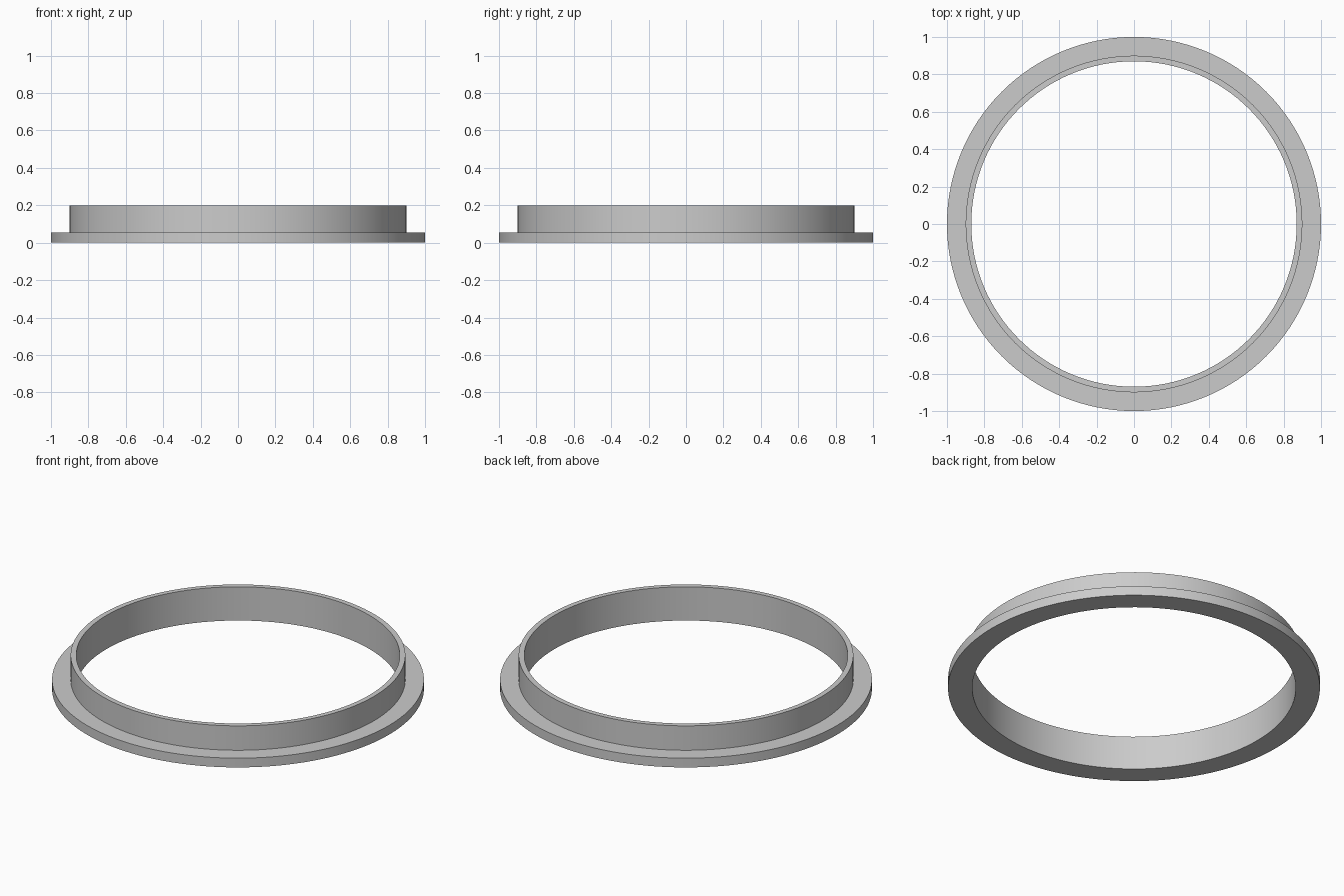
import bpy
import bmesh
import math

cube = bpy.data.objects.get("Cube")
if cube:
    bpy.data.objects.remove(cube, do_unlink=True)

SEGMENTS = 128
INNER, COLLAR, FLANGE = 0.87, 0.90, 1.0   # radii
STEP, TOP = 0.055, 0.20                   # heights

grey = bpy.data.materials.new("light_grey")
grey.use_nodes = True
colour = (0.6, 0.6, 0.6, 1)
grey.diffuse_color = colour
grey.node_tree.nodes["Principled BSDF"].inputs["Base Color"].default_value = colour


def lathe(name, profile, material):
    """Revolve a closed (radius, height) profile around the z axis."""
    bm = bmesh.new()
    verts = [bm.verts.new((r, 0, z)) for r, z in profile]
    edges = [bm.edges.new((v, verts[i - 1])) for i, v in enumerate(verts)]
    bmesh.ops.spin(bm, geom=verts + edges, cent=(0, 0, 0), axis=(0, 0, 1),
                   angle=math.tau, steps=SEGMENTS, use_merge=True)
    bmesh.ops.remove_doubles(bm, verts=bm.verts, dist=0.0001)
    bmesh.ops.recalc_face_normals(bm, faces=bm.faces)
    mesh = bpy.data.meshes.new(name)
    bm.to_mesh(mesh)
    bm.free()
    mesh.materials.append(material)
    obj = bpy.data.objects.new(name, mesh)
    bpy.context.collection.objects.link(obj)
    bpy.ops.object.select_all(action="DESELECT")
    obj.select_set(True)
    bpy.context.view_layer.objects.active = obj
    bpy.ops.object.shade_smooth_by_angle(angle=math.radians(30))
    return obj


# Ring with a thin upright collar on a wide flat flange
lathe("flanged_ring", [
    (INNER, 0), (FLANGE, 0), (FLANGE, STEP),
    (COLLAR, STEP), (COLLAR, TOP), (INNER, TOP),
], grey)
